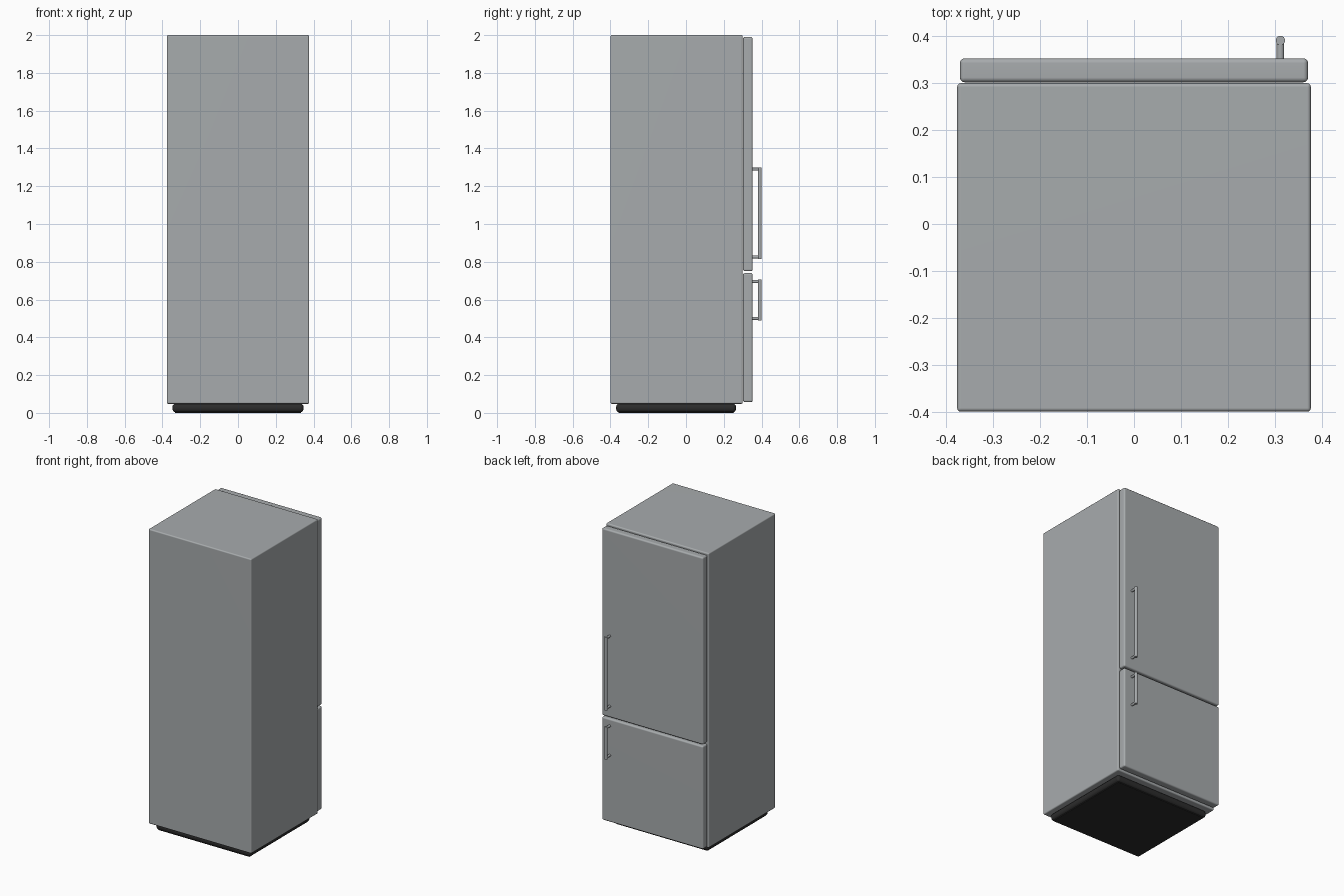
import bpy
from mathutils import Vector

if "Cube" in bpy.data.objects:
    bpy.data.objects.remove(bpy.data.objects["Cube"])


def material(name, color):
    mat = bpy.data.materials.new(name)
    mat.diffuse_color = (*color, 1)
    mat.use_nodes = True
    mat.node_tree.nodes["Principled BSDF"].inputs["Base Color"].default_value = mat.diffuse_color
    return mat


STEEL = material("steel_grey", (0.39, 0.41, 0.42))
DARK = material("dark_plastic", (0.025, 0.025, 0.025))


def finish(obj, name, mat):
    obj.name = name
    obj.data.materials.append(mat)
    bpy.ops.object.select_all(action='DESELECT')
    obj.select_set(True)
    bpy.context.view_layer.objects.active = obj
    bpy.ops.object.shade_smooth_by_angle()


def rounded_box(name, low, high, bevel, mat=STEEL):
    low, high = Vector(low), Vector(high)
    bpy.ops.mesh.primitive_cube_add(size=1, location=(low + high) / 2)
    obj = bpy.context.object
    obj.scale = high - low
    bpy.ops.object.transform_apply(location=False, rotation=False, scale=True)
    mod = obj.modifiers.new("Bevel", 'BEVEL')
    mod.width = bevel
    mod.segments = 3
    bpy.ops.object.modifier_apply(modifier=mod.name)
    finish(obj, name, mat)
    # Keep the large panels evenly shaded
    weighted = obj.modifiers.new("Weighted normals", 'WEIGHTED_NORMAL')
    weighted.keep_sharp = True


def rod(name, start, end, radius):
    start, end = Vector(start), Vector(end)
    axis = end - start
    bpy.ops.mesh.primitive_cylinder_add(
        vertices=24, radius=radius, depth=axis.length, location=(start + end) / 2,
        rotation=axis.to_track_quat('Z', 'Y').to_euler())
    finish(bpy.context.object, name, STEEL)


# Cabinet
rounded_box("cabinet", (-0.377, -0.4, 0.048), (0.377, 0.3, 2.0), 0.008)

# Dark plinth
rounded_box("plinth", (-0.347, -0.37, 0.003), (0.347, 0.265, 0.05), 0.018, DARK)
rounded_box("plinth_foot", (-0.335, -0.358, 0.0), (0.335, 0.253, 0.02), 0.004, DARK)

# Doors with bar handles: door z range, handle z range
HANDLE_X, HANDLE_Y = 0.312, 0.391
for label, (z0, z1), (h0, h1) in (
        ("fridge", (0.75, 1.99), (0.815, 1.30)),
        ("freezer", (0.057, 0.74), (0.49, 0.705))):
    rounded_box(label + "_door", (-0.371, 0.302, z0), (0.371, 0.353, z1), 0.01)
    rod(label + "_handle_bar", (HANDLE_X, HANDLE_Y, h0), (HANDLE_X, HANDLE_Y, h1), 0.01)
    for end, z in (("lower", h0 + 0.01), ("upper", h1 - 0.01)):
        rod(f"{label}_handle_{end}_post", (HANDLE_X, 0.345, z), (HANDLE_X, HANDLE_Y, z), 0.008)
